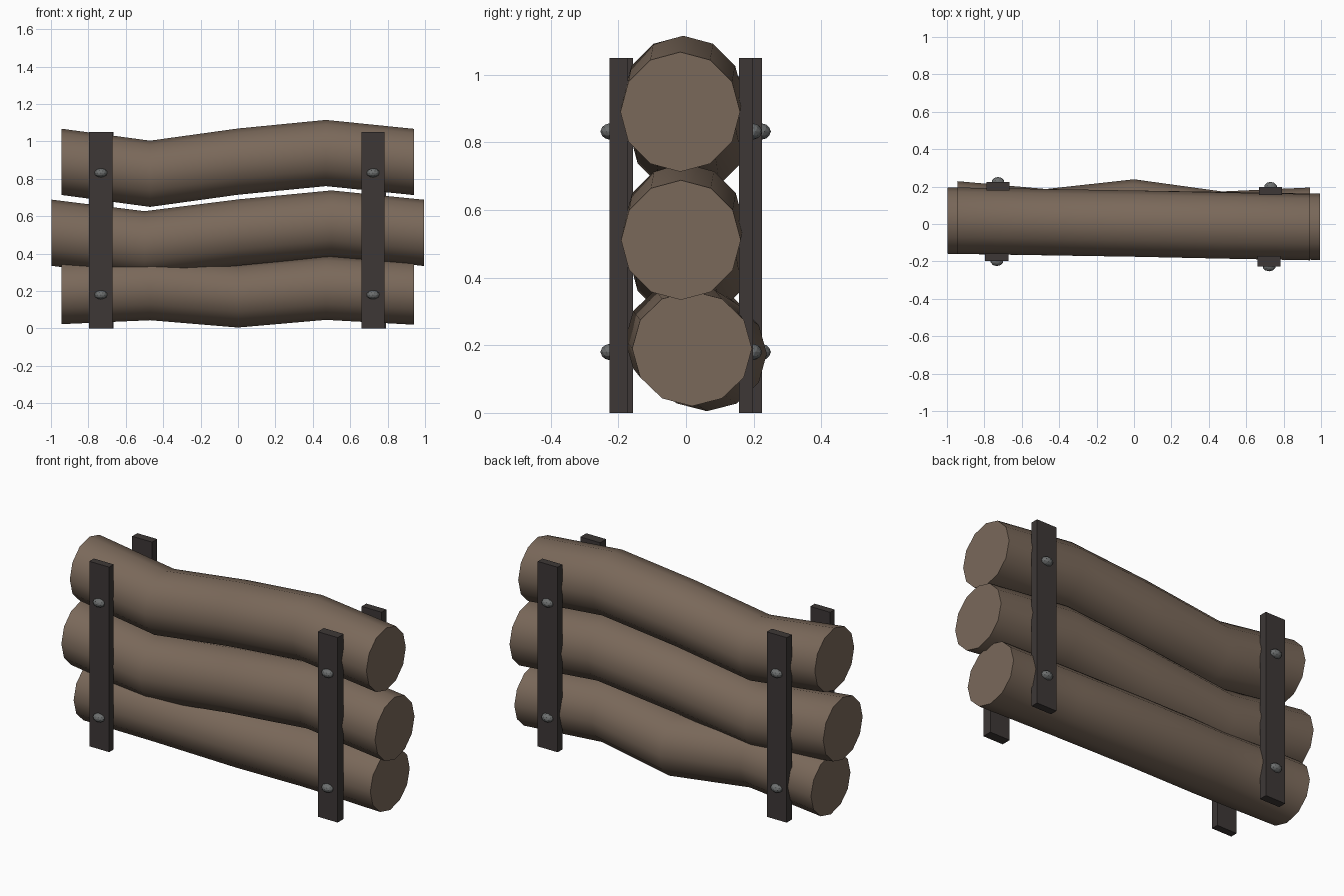
import bpy, bmesh
from math import radians, cos, sin, pi

old = bpy.data.objects.get("Cube")
if old:
    bpy.data.objects.remove(old, do_unlink=True)


def material(name, rgb, roughness=0.8):
    m = bpy.data.materials.new(name)
    m.use_nodes = True
    m.diffuse_color = (*rgb, 1)
    node = m.node_tree.nodes["Principled BSDF"]
    node.inputs["Base Color"].default_value = (*rgb, 1)
    node.inputs["Roughness"].default_value = roughness
    return m


WOOD = material("bark brown", (0.195, 0.14, 0.102))
STRAP = material("dark iron", (0.047, 0.039, 0.037))
BOLT = material("bolt grey", (0.15, 0.157, 0.157))


def finish(bm, name, mat, smooth=None):
    bmesh.ops.recalc_face_normals(bm, faces=bm.faces)
    mesh = bpy.data.meshes.new(name)
    bm.to_mesh(mesh)
    bm.free()
    mesh.materials.append(mat)
    obj = bpy.data.objects.new(name, mesh)
    bpy.context.collection.objects.link(obj)
    if smooth:
        bpy.ops.object.select_all(action="DESELECT")
        obj.select_set(True)
        bpy.context.view_layer.objects.active = obj
        bpy.ops.object.shade_smooth_by_angle(angle=radians(smooth))
    return obj


# A crooked log: twelve-sided rings along a path, capped at both ends
def log(name, path, ry, rz, sides=12):
    bm = bmesh.new()
    rings = []
    for x, y, z in path:
        rings.append([bm.verts.new((x, y + ry * cos(2 * pi * i / sides),
                                    z + rz * sin(2 * pi * i / sides)))
                      for i in range(sides)])
    for a, b in zip(rings, rings[1:]):
        for i in range(sides):
            j = (i + 1) % sides
            bm.faces.new((a[i], a[j], b[j], b[i]))
    bm.faces.new(rings[0])
    bm.faces.new(rings[-1])
    return finish(bm, name, WOOD, 40)


log("bottom_log", [(-0.945, 0.052, 0.193), (-0.47, 0.01, 0.214), (0, 0.062, 0.175),
                   (0.47, -0.003, 0.216), (0.942, 0.018, 0.19)], 0.177, 0.17)
log("middle_log", [(-0.998, 0.018, 0.512), (-0.5, 0.01, 0.45), (0, 0.002, 0.513),
                   (0.5, -0.006, 0.561), (0.995, -0.015, 0.511)], 0.177, 0.177)
log("top_log", [(-0.945, 0.018, 0.891), (-0.47, 0.01, 0.827), (0, 0.002, 0.892),
                (0.47, -0.008, 0.938), (0.942, -0.017, 0.89)], 0.177, 0.177)


# Upright iron straps, each held by two rounded bolts on the outer face
def strap(name, x, inner, outer):
    bm = bmesh.new()
    bmesh.ops.create_cube(bm, size=1)
    for v in bm.verts:
        v.co = (x + v.co.x * 0.125,
                (inner + outer) / 2 + v.co.y * abs(outer - inner),
                (v.co.z + 0.5) * 1.05)
    finish(bm, name + "_strap", STRAP)
    for label, z in (("lower", 0.18), ("upper", 0.832)):
        bm = bmesh.new()
        bmesh.ops.create_icosphere(bm, subdivisions=2, radius=1)
        for v in bm.verts:
            v.co = (x + v.co.x * 0.035, outer + v.co.y * 0.027, z + v.co.z * 0.024)
        finish(bm, name + "_" + label + "_bolt", BOLT)


strap("front_right", -0.733, -0.157, -0.198)
strap("front_left", 0.722, -0.172, -0.226)
strap("back_right", -0.727, 0.178, 0.224)
strap("back_left", 0.73, 0.156, 0.198)
